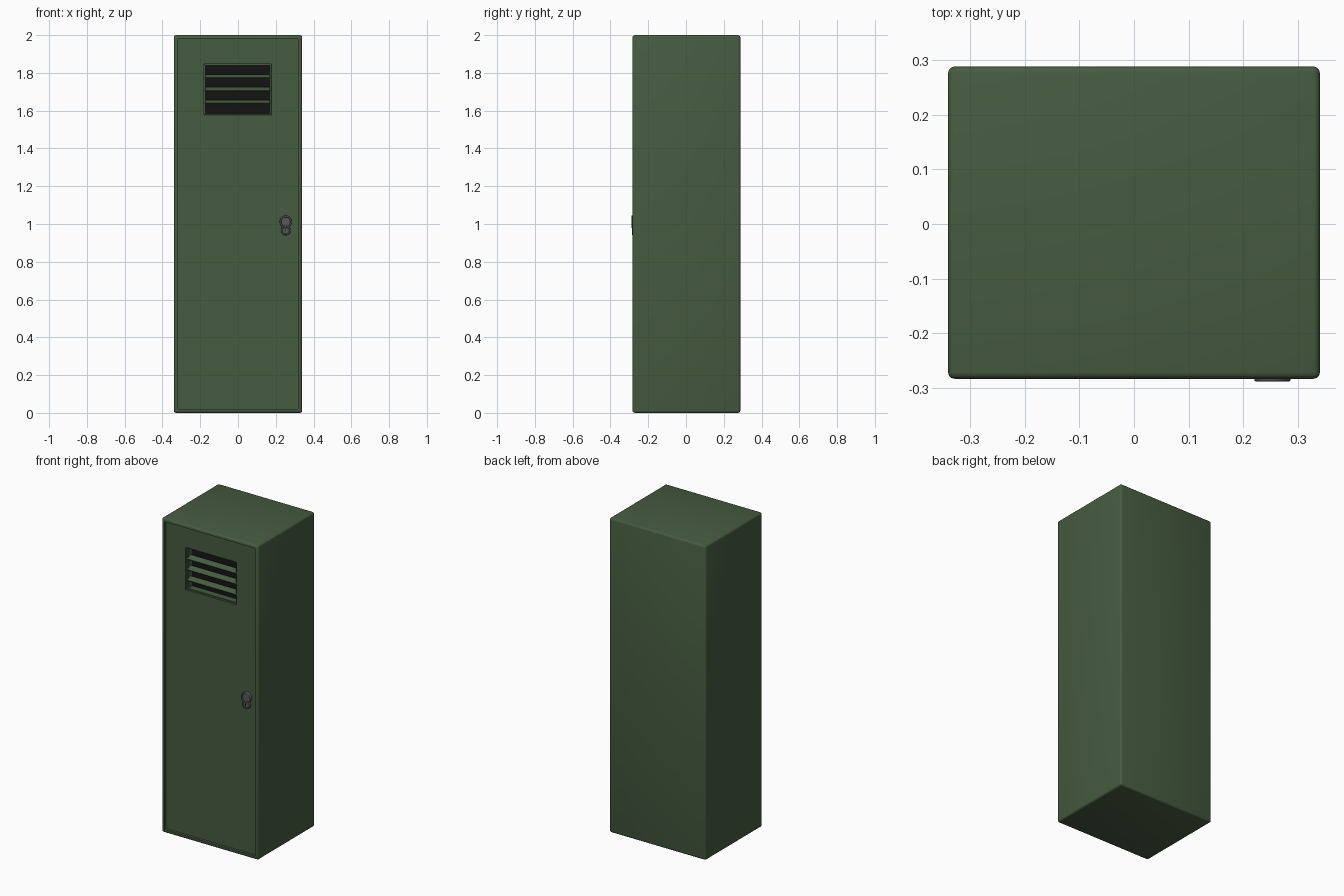
import bpy, bmesh
from math import pi
from mathutils import Matrix, Vector

if "Cube" in bpy.data.objects:
    bpy.data.objects.remove(bpy.data.objects["Cube"])


def material(name, rgb):
    m = bpy.data.materials.new(name)
    m.diffuse_color = (*rgb, 1)
    m.use_nodes = True
    m.node_tree.nodes["Principled BSDF"].inputs["Base Color"].default_value = m.diffuse_color
    return m


GREEN = material("green_paint", (0.062, 0.105, 0.052))
DARK = material("dark_inside", (0.006, 0.007, 0.006))
METAL = material("lock_metal", (0.1, 0.1, 0.1))


def finish(name, bm, mat, angle=None):
    bmesh.ops.recalc_face_normals(bm, faces=bm.faces)
    me = bpy.data.meshes.new(name)
    bm.to_mesh(me)
    bm.free()
    ob = bpy.data.objects.new(name, me)
    bpy.context.collection.objects.link(ob)
    me.materials.append(mat)
    if angle:
        bpy.ops.object.select_all(action='DESELECT')
        bpy.context.view_layer.objects.active = ob
        ob.select_set(True)
        bpy.ops.object.shade_smooth_by_angle(angle=angle)
    return ob


def box_mesh(size, loc, tilt=0):
    bm = bmesh.new()
    bmesh.ops.create_cube(bm, size=1, matrix=Matrix.Translation(loc)
                          @ Matrix.Rotation(tilt, 4, 'X')
                          @ Matrix.Diagonal((*size, 1)))
    return bm


def front_face(bm):
    return min(bm.faces, key=lambda f: f.calc_center_median().y + (f.normal.y + 1) * 9)


FRONT, BACK, RECESS = -0.283, 0.288, 0.014
DOOR_Y = FRONT + RECESS

# Cabinet with rounded edges and the door sunk into its front
bm = box_mesh((0.68, BACK - FRONT, 2), (0, (BACK + FRONT) / 2, 1))
bmesh.ops.bevel(bm, geom=bm.edges[:], offset=0.012, segments=3, profile=0.5,
                affect='EDGES')
bm.normal_update()
face = front_face(bm)
bmesh.ops.inset_region(bm, faces=[face], thickness=0.013)
bmesh.ops.inset_region(bm, faces=[face], thickness=0.001, depth=-RECESS)
cabinet = finish("cabinet", bm, GREEN, pi / 6)

# Tapered cutter for the vent opening
VX, VZ = -0.002, 1.713
bm = box_mesh((0.364, 0.08, 0.274), (VX, DOOR_Y + 0.02, VZ))
for v in bm.verts:
    if v.co.y > DOOR_Y:
        v.co.x = VX + (v.co.x - VX) * 0.93
        v.co.z = VZ + (v.co.z - VZ) * 0.94
cutter = finish("vent_cutter", bm, GREEN)
cutter.hide_render = True
cutter.hide_viewport = True
cut = cabinet.modifiers.new("vent", 'BOOLEAN')
cut.object = cutter
cut.solver = 'EXACT'

# Dark back of the vent
finish("vent_back", box_mesh((0.34, 0.004, 0.258), (VX, DOOR_Y + 0.057, VZ)), DARK)

# Tilted slats between the four slots
for i in range(5):
    z = 1.848 - 0.0675 * i
    if 0 < i < 4:
        finish(f"vent_slat_{i}", box_mesh((0.352, 0.036, 0.006),
               (VX, DOOR_Y + 0.021, z), 0.5), GREEN)
    else:
        finish(f"vent_edge_{i}", box_mesh((0.352, 0.03, 0.01),
               (VX, DOOR_Y + 0.025, z - 0.003 if i == 0 else z + 0.003)), GREEN)

# Side strips framing the slots
for s in (-1, 1):
    finish("vent_side", box_mesh((0.012, 0.03, 0.26),
           (VX + s * 0.175, DOOR_Y + 0.025, VZ)), GREEN)


def disc(name, z, r, y_front, sink):
    bm = bmesh.new()
    depth = DOOR_Y + 0.003 - y_front
    bmesh.ops.create_cone(bm, cap_ends=True, segments=32, radius1=r, radius2=r,
                          depth=depth, matrix=Matrix.Translation(
                              (0.253, y_front + depth / 2, z))
                          @ Matrix.Rotation(pi / 2, 4, 'X'))
    bm.normal_update()
    face = front_face(bm)
    bmesh.ops.bevel(bm, geom=face.edges[:], offset=0.003, segments=2,
                    profile=0.5, affect='EDGES')
    bm.normal_update()
    face = front_face(bm)
    bmesh.ops.inset_region(bm, faces=[face], thickness=r * 0.15)
    bmesh.ops.inset_region(bm, faces=[face], thickness=0.002, depth=-sink)
    return finish(name, bm, METAL, pi / 6)


# Lock: handle dish above a key cylinder
disc("handle_dish", 1.012, 0.033, -0.288, 0.005)
disc("key_cylinder", 0.966, 0.026, -0.286, 0.002)
finish("key_slot", box_mesh((0.004, 0.003, 0.018), (0.253, -0.2845, 0.966)), DARK)
